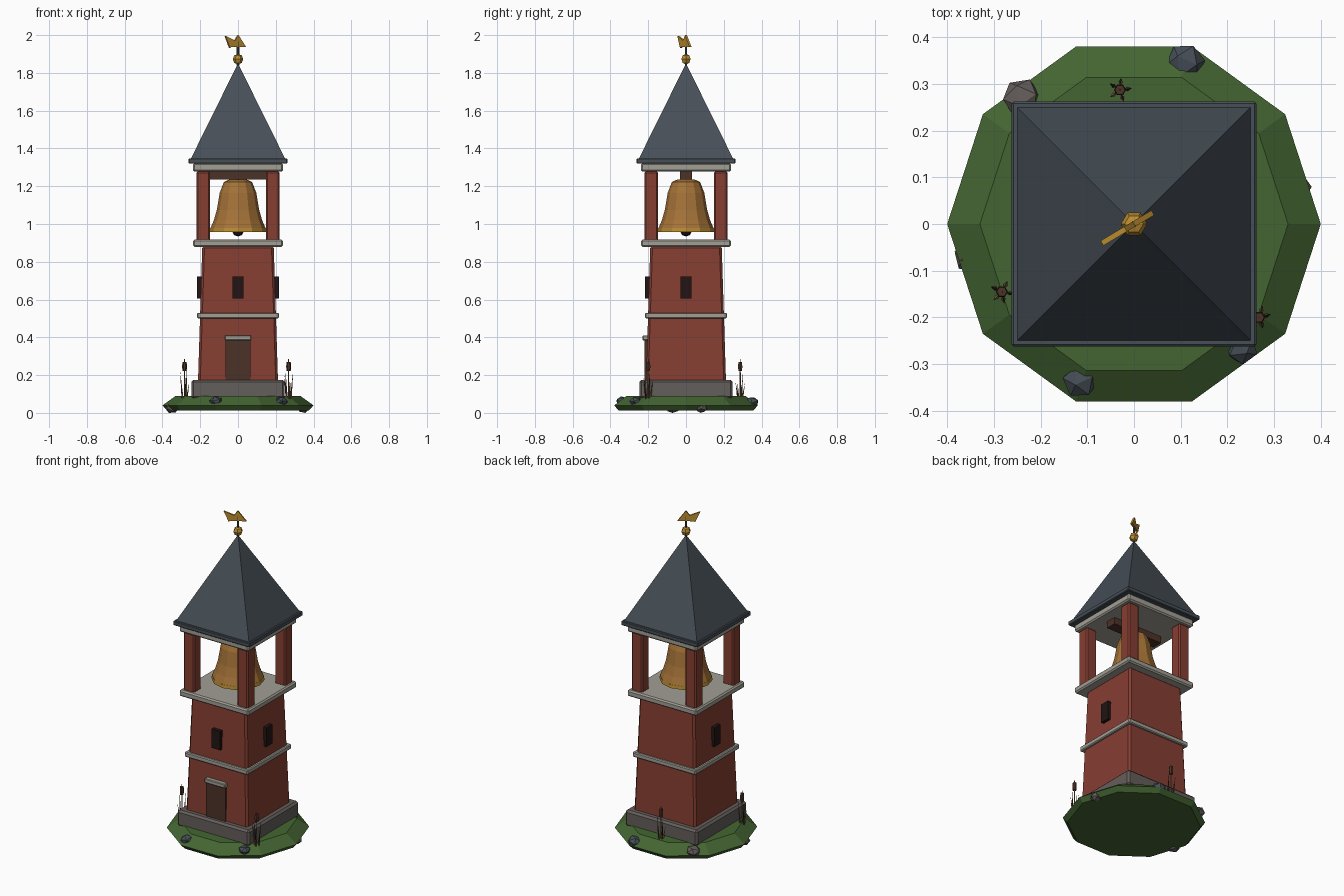
import bpy, bmesh, math, random
from mathutils import Matrix, Vector

if "Cube" in bpy.data.objects:
    bpy.data.objects.remove(bpy.data.objects["Cube"])

random.seed(4)


def material(name, r, g, b):
    def lin(c):
        c /= 255
        return c / 12.92 if c < 0.04045 else ((c + 0.055) / 1.055) ** 2.4
    m = bpy.data.materials.new(name)
    m.diffuse_color = (lin(r), lin(g), lin(b), 1)
    m.use_nodes = True
    m.node_tree.nodes["Principled BSDF"].inputs["Base Color"].default_value = m.diffuse_color
    return m


GRASS = material("grass_green", 68, 101, 50)
BRICK = material("brick_red", 134, 62, 50)
PALE = material("pale_stone", 162, 159, 149)
ROCK = material("grey_rock", 100, 94, 91)
SLATE = material("blue_slate", 70, 78, 86)
BRONZE = material("bronze", 164, 114, 55)
GOLD = material("gold", 188, 142, 48)
WOOD = material("dark_wood", 76, 50, 39)
DARK = material("near_black", 34, 20, 20)
TAN = material("dry_tan", 128, 110, 74)


def finish(name, bm, mat, bevel=0.0):
    bmesh.ops.recalc_face_normals(bm, faces=bm.faces)
    me = bpy.data.meshes.new(name)
    bm.to_mesh(me)
    bm.free()
    me.materials.append(mat)
    ob = bpy.data.objects.new(name, me)
    bpy.context.collection.objects.link(ob)
    if bevel:
        mod = ob.modifiers.new("edge", 'BEVEL')
        mod.width, mod.segments = bevel, 1
    return ob


def lathe(name, profile, sides, mat, bevel=0.0, loc=(0, 0), turn=0.0):
    """Stack of rings given as (radius, z); radius 0 makes a point."""
    bm = bmesh.new()
    rings = []
    for r, z in profile:
        n = 1 if r == 0 else sides
        rings.append([bm.verts.new((loc[0] + r * math.cos(turn + math.tau * i / sides),
                                    loc[1] + r * math.sin(turn + math.tau * i / sides), z))
                      for i in range(n)])
    for a, b in zip(rings, rings[1:]):
        for i in range(sides):
            quad = [a[i % len(a)], a[(i + 1) % len(a)], b[(i + 1) % len(b)], b[i % len(b)]]
            bm.faces.new(list(dict.fromkeys(quad)))
    for ring in (rings[0], rings[-1]):
        if len(ring) > 1:
            bm.faces.new(ring)
    return finish(name, bm, mat, bevel)


def square(name, profile, mat, bevel=0.0, loc=(0, 0)):
    """Square stack given as (half width, z)."""
    return lathe(name, [(h * math.sqrt(2), z) for h, z in profile], 4, mat, bevel, loc, math.pi / 4)


def box(name, lo, hi, mat, bevel=0.0):
    bm = bmesh.new()
    lo, hi = Vector(lo), Vector(hi)
    bmesh.ops.create_cube(bm, size=1, matrix=Matrix.Translation((lo + hi) / 2)
                          @ Matrix.Diagonal((hi - lo).to_4d()))
    return finish(name, bm, mat, bevel)


def stick(name, a, b, r1, r2, mat, sides=4):
    a, b = Vector(a), Vector(b)
    bm = bmesh.new()
    rot = (b - a).to_track_quat('Z', 'Y').to_matrix().to_4x4()
    bmesh.ops.create_cone(bm, cap_ends=True, segments=sides, radius1=r1, radius2=r2,
                          depth=(b - a).length, matrix=Matrix.Translation((a + b) / 2) @ rot)
    return finish(name, bm, mat)


# Grassy mound
lathe("ground", [(0.375, 0.012), (0.40, 0.04), (0.33, 0.09)], 10, GRASS)

# Tower shaft with its stone courses
square("plinth", [(0.247, 0.075), (0.247, 0.175)], ROCK, 0.012)
square("tower_body", [(0.212, 0.16), (0.189, 0.885)], BRICK, 0.012)
square("middle_band", [(0.216, 0.50), (0.216, 0.53)], PALE, 0.005)
square("belfry_floor", [(0.238, 0.878), (0.238, 0.917)], PALE, 0.008)

# Door and lintel
box("door", (-0.066, -0.219, 0.172), (0.066, -0.19, 0.388), WOOD)
box("door_lintel", (-0.07, -0.23, 0.384), (0.07, -0.19, 0.41), PALE, 0.004)

# Narrow windows on the front, left and right
box("window_front", (-0.029, -0.216, 0.605), (0.029, -0.18, 0.722), DARK)
for name, s in (("left", -1), ("right", 1)):
    x = sorted((s * 0.18, s * 0.216))
    box("window_" + name, (x[0], -0.029, 0.605), (x[1], 0.029, 0.722), DARK)

# Open belfry
for sx in (-1, 1):
    for sy in (-1, 1):
        square("belfry_pillar", [(0.037, 0.91), (0.037, 1.278)], BRICK, 0.008,
               (sx * 0.184, sy * 0.184))
square("belfry_ceiling", [(0.238, 1.277), (0.238, 1.322)], PALE, 0.008)
box("bell_beam", (-0.17, -0.033, 1.236), (0.17, 0.033, 1.282), WOOD)

# Bell
lathe("bell", [(0.045, 1.236), (0.075, 1.222), (0.097, 1.165), (0.112, 1.075), (0.128, 1.02),
               (0.147, 0.975), (0.135, 0.97), (0.10, 1.06), (0.08, 1.16), (0, 1.20)],
      12, BRONZE)
lathe("bell_rim", [(0.147, 0.978), (0.149, 0.957), (0.132, 0.957), (0.132, 0.978), (0.147, 0.978)],
      12, GOLD)
lathe("bell_clapper", [(0, 0.934), (0.022, 0.942), (0.031, 0.962), (0.022, 0.984), (0.006, 0.992),
                       (0.006, 1.2)], 8, DARK)

# Roof
square("roof_eave", [(0.262, 1.32), (0.262, 1.347)], SLATE, 0.004)
square("roof", [(0.25, 1.345), (0, 1.85)], SLATE)

# Finial and weather vane
lathe("finial_ball", [(0, 1.845), (0.02, 1.853), (0.028, 1.873), (0.02, 1.893), (0, 1.90)], 6, GOLD)
lathe("vane_rod", [(0.007, 1.84), (0.007, 1.965)], 6, SLATE)
spin = Matrix.Rotation(math.radians(31), 3, 'Z')
for name, tri in (("vane_head", [(-0.047, 1.937), (0.047, 1.937), (0, 2.0)]),
                  ("vane_tail", [(-0.08, 1.996), (-0.052, 1.931), (-0.008, 1.966)])):
    bm = bmesh.new()
    sides = [[bm.verts.new(spin @ Vector((u, t, z))) for u, z in tri] for t in (-0.006, 0.006)]
    for s in sides:
        bm.faces.new(s)
    for i in range(3):
        j = (i + 1) % 3
        bm.faces.new((sides[0][i], sides[0][j], sides[1][j], sides[1][i]))
    finish(name, bm, GOLD)

# Scattered rocks
for x, y, z, r, mat in ((0.11, 0.345, 0.055, 0.043, SLATE), (0.345, 0.08, 0.045, 0.036, ROCK),
                        (-0.24, 0.27, 0.06, 0.043, ROCK), (-0.35, -0.07, 0.045, 0.036, ROCK),
                        (-0.115, -0.335, 0.06, 0.039, SLATE), (0.23, -0.265, 0.06, 0.036, SLATE)):
    bm = bmesh.new()
    bmesh.ops.create_icosphere(bm, subdivisions=1, radius=r,
                               matrix=Matrix.Translation((x, y, z)) @ Matrix.Diagonal((1, 1, 0.75, 1))
                               @ Matrix.Rotation(random.uniform(0, 6), 4, 'Z')
                               @ Matrix.Rotation(random.uniform(0, 6), 4, 'X'))
    low = min(v.co.z for v in bm.verts)
    if r == 0.036 and mat == ROCK:
        bmesh.ops.translate(bm, verts=bm.verts, vec=(0, 0, -low))
    finish("rock", bm, mat)

# Reed clumps: stem, seed head and leaning blades
for x, y in ((-0.283, -0.145), (-0.03, 0.287), (0.268, -0.2)):
    stick("reed_stem", (x, y, 0.07), (x, y, 0.285), 0.004, 0.002, TAN)
    lathe("reed_head", [(0.011, 0.222), (0.013, 0.245), (0.011, 0.27)], 6, WOOD, loc=(x, y))
    for i in range(5):
        a = math.tau * i / 5 + random.uniform(-0.3, 0.3)
        d = Vector((math.cos(a), math.sin(a), 0))
        base = Vector((x, y, 0.07)) + d * 0.012
        tip = Vector((x, y, random.uniform(0.15, 0.23))) + d * 0.025
        stick("reed_blade", base, tip, 0.006, 0.0005, TAN if i % 2 else WOOD, 3)
